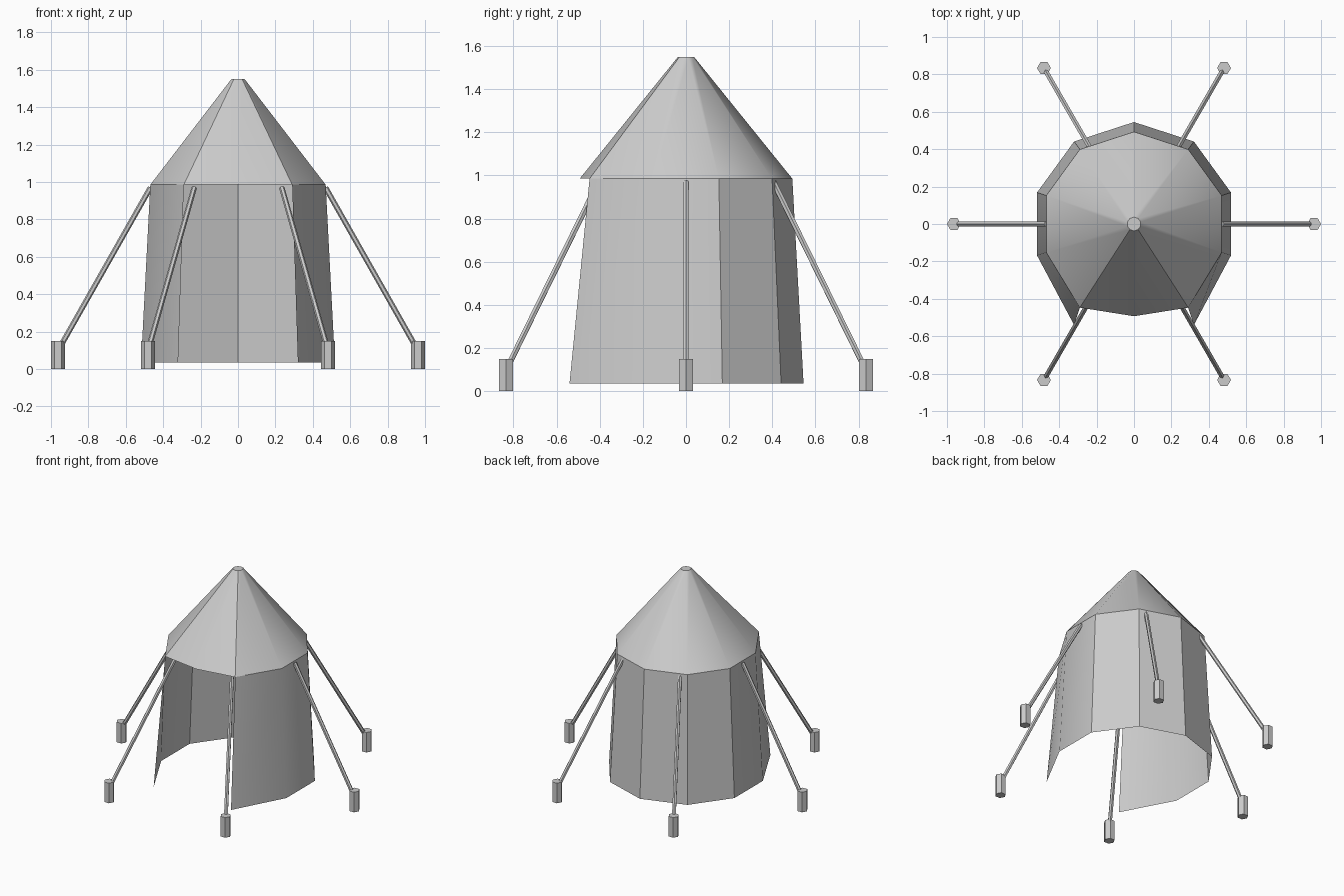
import bpy, bmesh, math
from mathutils import Vector

if "Cube" in bpy.data.objects:
    bpy.data.objects.remove(bpy.data.objects["Cube"])

SIDES = 10


def finish(name, bm, smooth=True):
    bmesh.ops.recalc_face_normals(bm, faces=bm.faces)
    mesh = bpy.data.meshes.new(name)
    bm.to_mesh(mesh)
    bm.free()
    ob = bpy.data.objects.new(name, mesh)
    bpy.context.collection.objects.link(ob)
    bpy.ops.object.select_all(action='DESELECT')
    ob.select_set(True)
    bpy.context.view_layer.objects.active = ob
    if smooth:
        bpy.ops.object.shade_smooth_by_angle(angle=math.radians(30))
    return ob


def ring(bm, radius, z, door_y=None):
    # ten corners starting at the front; door corners may be pulled forward
    verts = []
    for i in range(SIDES):
        a = math.radians(-90 + 36 * i)
        x, y = radius * math.cos(a), radius * math.sin(a)
        if door_y is not None and i in (1, SIDES - 1):
            y = door_y
        verts.append(bm.verts.new((x, y, z)))
    return verts


def rod(name, start, end, radius, sides, turn=0):
    start, end = Vector(start), Vector(end)
    bpy.ops.mesh.primitive_cylinder_add(vertices=sides, radius=radius,
                                        depth=(end - start).length,
                                        location=(start + end) / 2)
    ob = bpy.context.object
    ob.name = name
    axis = (end - start).normalized()
    ob.rotation_euler = axis.to_track_quat('Z', 'Y').to_euler()
    if turn:
        ob.rotation_euler = (0, 0, turn)
    return ob


# Tent canvas: walls with an open doorway, roof and flat cap in one sheet
bm = bmesh.new()
bottom = ring(bm, 0.545, 0.035, -0.54)
eaves = ring(bm, 0.493, 0.985, -0.447)
top = ring(bm, 0.037, 1.55)
for i in range(SIDES):
    j = (i + 1) % SIDES
    bm.faces.new((eaves[i], eaves[j], top[j], top[i]))
    if 0 < i < SIDES - 1:
        bm.faces.new((bottom[i], bottom[j], eaves[j], eaves[i]))
bm.faces.new(top)
bmesh.ops.delete(bm, geom=[bottom[0]], context='VERTS')
finish("tent_canvas", bm)

# Six guy poles leaning from the eaves to hexagonal ground pegs
for k in range(6):
    a = math.radians(60 * k)
    c, s = math.cos(a), math.sin(a)
    rod(f"guy_pole_{k + 1}", (0.468 * c, 0.468 * s, 0.97),
        (0.95 * c, 0.95 * s, 0.12), 0.0145, 6)
    rod(f"ground_peg_{k + 1}", (0.963 * c, 0.963 * s, 0),
        (0.963 * c, 0.963 * s, 0.15), 0.037, 6, math.radians(30))
